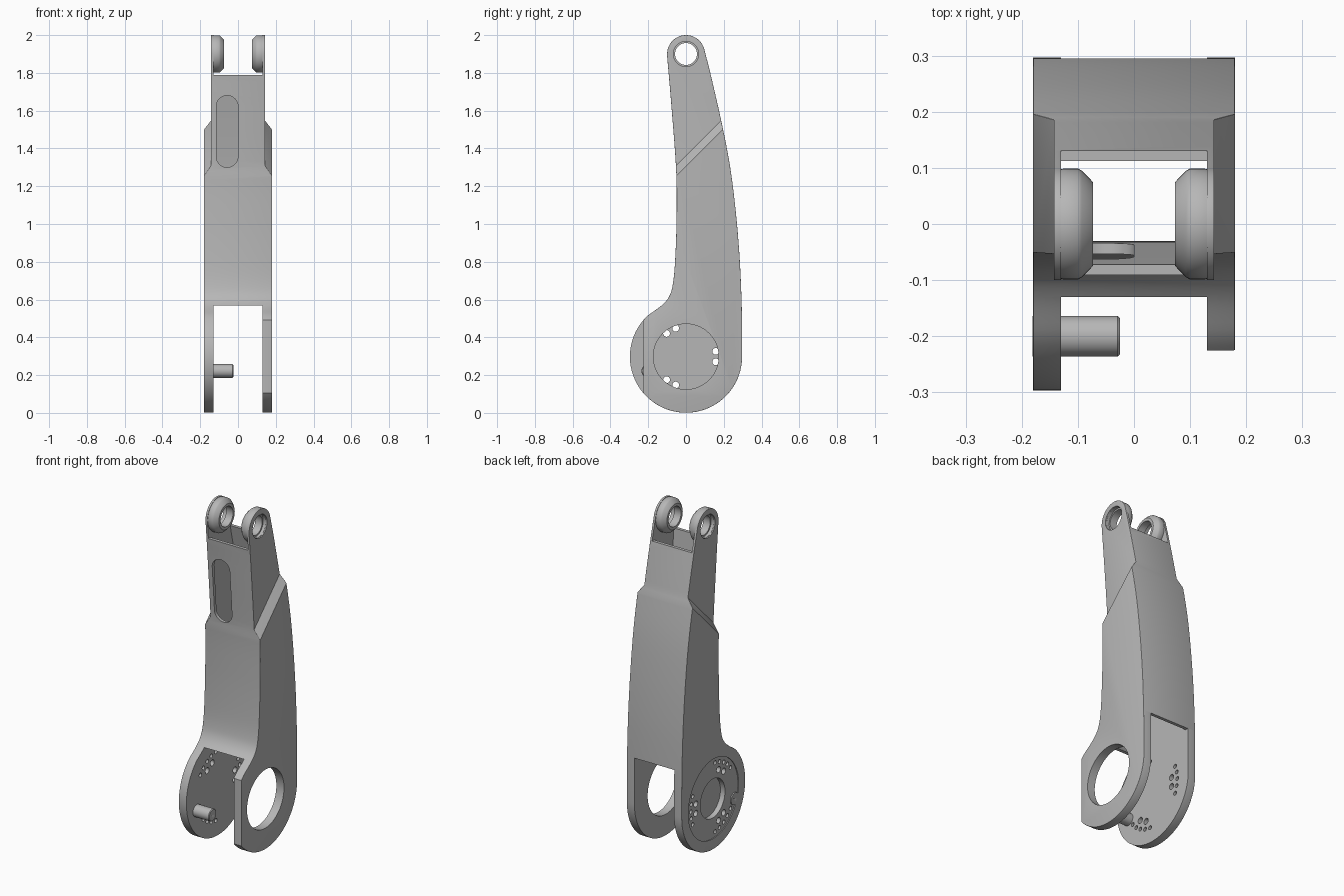
import bpy, bmesh, math
from mathutils import Vector

if "Cube" in bpy.data.objects:
    bpy.data.objects.remove(bpy.data.objects["Cube"], do_unlink=True)

grey = bpy.data.materials.new("machined_grey")
grey.use_nodes = True
COLOUR = (0.47, 0.47, 0.47, 1)
grey.diffuse_color = COLOUR
grey.node_tree.nodes["Principled BSDF"].inputs["Base Color"].default_value = COLOUR

PIVOT = (0, 0.298)     # lower joint centre (y, z)
EYE = (0, 1.9)         # upper joint centre
INNER = 0.13           # half width of the inner channel


def activate(ob):
    bpy.ops.object.select_all(action='DESELECT')
    ob.select_set(True)
    bpy.context.view_layer.objects.active = ob


def make(name, bm):
    bmesh.ops.recalc_face_normals(bm, faces=bm.faces)
    me = bpy.data.meshes.new(name)
    bm.to_mesh(me)
    bm.free()
    me.materials.append(grey)
    ob = bpy.data.objects.new(name, me)
    bpy.context.collection.objects.link(ob)
    return ob


def add_prism(bm, pts, a, b, axis='x'):
    """Extrude a closed outline from a to b along x (y, z) or y (x, z)."""
    place = (lambda p, d: (d, p[0], p[1])) if axis == 'x' else (lambda p, d: (p[0], d, p[1]))
    face = bm.faces.new([bm.verts.new(place(p, a)) for p in pts])
    geom = bmesh.ops.extrude_face_region(bm, geom=[face])["geom"]
    step = Vector(place((0, 0), b - a))
    bmesh.ops.translate(bm, vec=step, verts=[g for g in geom if isinstance(g, bmesh.types.BMVert)])


def prism(name, pts, a, b, axis='x'):
    bm = bmesh.new()
    add_prism(bm, pts, a, b, axis)
    return make(name, bm)


def arc(c, r, a0, a1, n):
    angles = [math.radians(a0 + (a1 - a0) * i / n) for i in range(n + 1)]
    return [(c[0] + r * math.cos(t), c[1] + r * math.sin(t)) for t in angles]


def circle(c, r, n=48):
    return arc(c, r, 0, 360, n)[:-1]


def polar(c, r, deg):
    return arc(c, r, deg, deg, 1)[0]


def smooth_path(pts, n=6):
    """Catmull-Rom curve through the points."""
    v = [Vector(p) for p in pts]
    v = [2 * v[0] - v[1]] + v + [2 * v[-1] - v[-2]]
    out = []
    for p, q, r, s in zip(v, v[1:], v[2:], v[3:]):
        for i in range(n):
            t = i / n
            out.append(0.5 * (2 * q + (r - p) * t + (2 * p - 5 * q + 4 * r - s) * t * t
                              + (3 * q - p - 3 * r + s) * t ** 3))
    return [tuple(p) for p in out] + [tuple(v[-2])]


def at_height(path, z):
    for p, q in zip(path, path[1:]):
        if (p[1] - z) * (q[1] - z) <= 0 and p[1] != q[1]:
            return p[0] + (q[0] - p[0]) * (z - p[1]) / (q[1] - p[1])


def carve(ob, cutter):
    cutter.hide_render = True
    activate(ob)
    m = ob.modifiers.new("cut", 'BOOLEAN')
    m.operation, m.solver, m.object = 'DIFFERENCE', 'EXACT', cutter
    bpy.ops.object.modifier_apply(modifier=m.name)
    bpy.data.objects.remove(cutter, do_unlink=True)


def finish(ob, angle=32):
    activate(ob)
    bpy.ops.object.shade_smooth_by_angle(angle=math.radians(angle))


# Side outline: round lower lobe, bowed back, round eye, slim front
back = smooth_path([(0.297, 0.45), (0.294, 0.6), (0.284, 0.82), (0.264, 1.06),
                    (0.234, 1.3), (0.19, 1.53), (0.131, 1.79), (0.098, 1.92)])
front = smooth_path([(-0.1, 1.89), (-0.076, 1.61), (-0.052, 1.28), (-0.05, 1.02), (-0.058, 0.8),
                     (-0.07, 0.68), (-0.09, 0.615), (-0.13, 0.568), (-0.2, 0.518)])
outline = (arc(PIVOT, 0.297, 133, 360, 60) + back + arc(EYE, 0.1, 14, 183, 32) + front[:-1])
arm = prism("arm_body", outline, -0.18, 0.18)

# Diagonal step that narrows the upper half on both sides
for s in (-1, 1):
    bm = bmesh.new()
    for x, z in ((0.143, 1.362), (0.223, 1.238)):
        for y in (-0.5, 0.5):
            bm.verts.new((s * x, y, z + y))
            bm.verts.new((s * x, y, 2.5))
    bmesh.ops.convex_hull(bm, input=bm.verts)
    carve(arm, make("step_cutter", bm))

# Flat front on the left fork leg
carve(arm, prism("flat_cutter", [(-0.5, -0.1), (-0.225, -0.1), (-0.225, 0.53), (-0.5, 0.53)], 0, 0.4))

# Rounded outer edges
bev = arm.modifiers.new("round", 'BEVEL')
bev.width, bev.segments, bev.limit_method, bev.angle_limit = 0.014, 3, 'ANGLE', math.radians(50)
activate(arm)
bpy.ops.object.modifier_apply(modifier=bev.name)

# Channel between the forks, open through the hollow middle
low, high, wall = 0.568, 1.79, 0.019
f_in = [(at_height(front, high) + wall, high)] + \
       [(y + wall, z) for y, z in front if low < z < high] + [(at_height(front, low + 0.001) + wall, low)]
b_in = [(at_height(back, low) - wall, low)] + \
       [(y - wall, z) for y, z in back if low < z < high] + [(at_height(back, high) - wall, high)]
channel = ([(-0.5, 2.5), (-0.5, high)] + f_in + [(-0.5, low), (-0.5, -0.1), (0.5, -0.1), (0.5, low)]
           + b_in + [(0.5, high), (0.5, 2.5)])
carve(arm, prism("channel_cutter", channel, -INNER, INNER))

# Long slot in the front wall
slot = arc((-0.0575, 1.6225), 0.0575, 0, 180, 20) + arc((-0.0575, 1.3575), 0.0575, 180, 360, 20)
carve(arm, prism("slot_cutter", slot, -0.3, 0.03, 'y'))

# Bores: eye holes and the large opening in the left leg
carve(arm, prism("eye_cutter", circle(EYE, 0.068), -0.4, 0.4))
carve(arm, prism("opening_cutter", circle(PIVOT, 0.173, 72), 0, 0.4))

# Right leg: shallow face recess, deeper hub recess, bolt holes
carve(arm, prism("face_cutter", circle(PIVOT, 0.235, 72), -0.3, -0.175))
carve(arm, prism("hub_cutter", circle(PIVOT, 0.115), -0.3, -0.145))
bm = bmesh.new()
for group in (0, 120, 240):
    for off in (-10, 10):
        add_prism(bm, circle(polar(PIVOT, 0.16, group + off), 0.018, 16), -0.3, -0.05)
    for off in (-24, -12, 0, 12, 24):
        add_prism(bm, circle(polar(PIVOT, 0.205, group + off), 0.012, 12), -0.3, -0.05)
carve(arm, make("bolt_cutter", bm))
finish(arm)


def lathe_x(name, profile, centre, n=48):
    """Spin a closed (x, radius) profile about an x axis through centre."""
    bm = bmesh.new()
    rings = []
    for i in range(n):
        t = 2 * math.pi * i / n
        rings.append([bm.verts.new((x, centre[0] + r * math.cos(t), centre[1] + r * math.sin(t)))
                      for x, r in profile])
    k = len(profile)
    for i in range(n):
        a, b = rings[i], rings[(i + 1) % n]
        for j in range(k):
            bm.faces.new((a[j], a[(j + 1) % k], b[(j + 1) % k], b[j]))
    return make(name, bm)


# Eye bosses on the inner faces of the ears
boss = [(0.073, 0.058), (0.073, 0.074), (0.078, 0.08), (0.093, 0.095), (0.1, 0.099), (0.125, 0.099),
        (0.136, 0.096), (0.136, 0.067), (0.118, 0.067), (0.118, 0.058)]
for side, s in (("left", 1), ("right", -1)):
    finish(lathe_x(side + "_eye_boss", [(s * x, r) for x, r in boss], EYE))

# Stop peg with its flush outer cap
peg = [(-0.181, 0.012), (-0.181, 0.036), (-0.029, 0.036), (-0.025, 0.032), (-0.025, 0.012), (-0.03, 0.001),
       (-0.176, 0.001)]
finish(lathe_x("stop_peg", peg, (-0.2, 0.222), 32))
